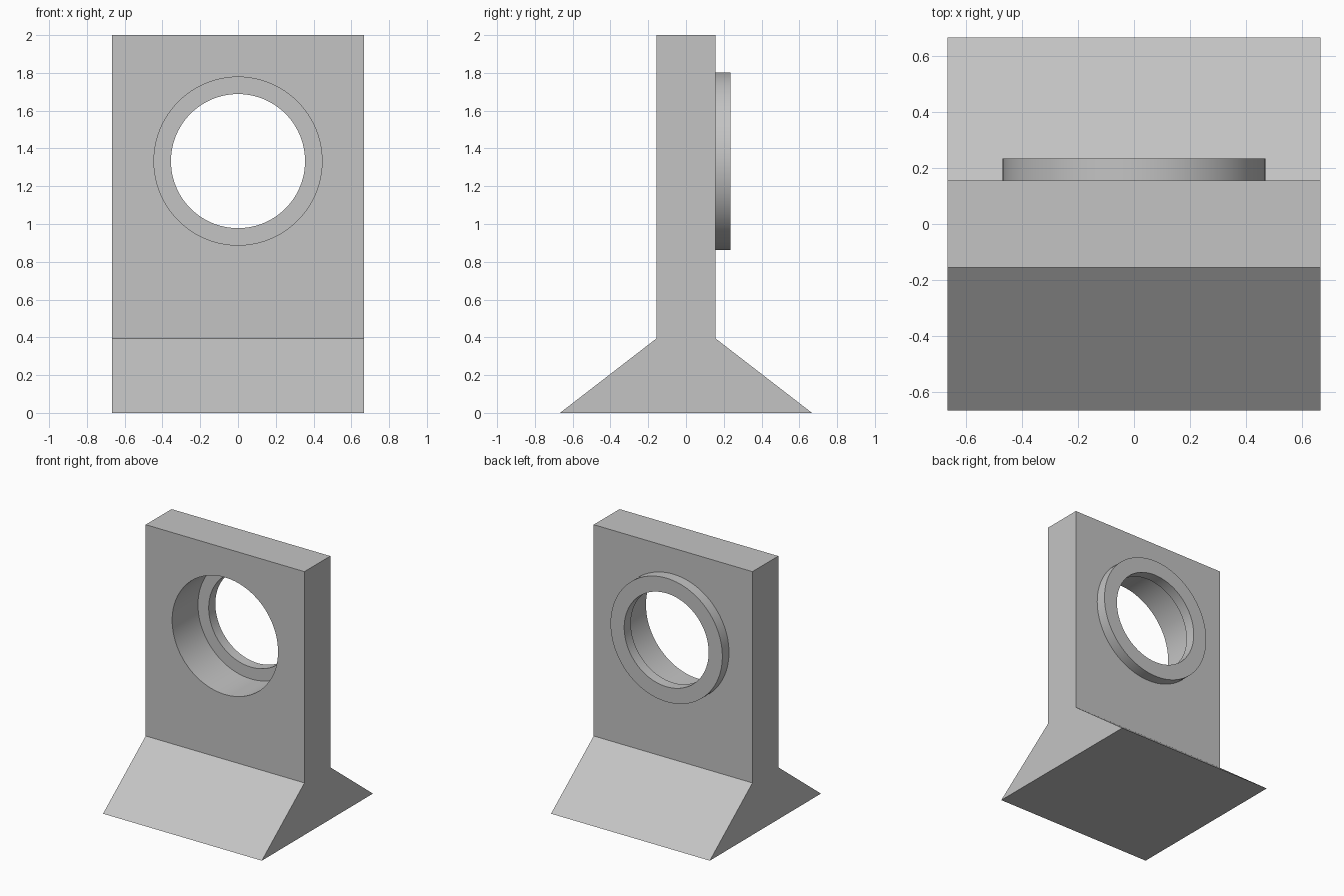
import bpy
import bmesh
import math
from mathutils import Matrix, Vector

if "Cube" in bpy.data.objects:
    bpy.data.objects.remove(bpy.data.objects["Cube"], do_unlink=True)

HALF_W, HALF_T, HEIGHT = 0.667, 0.155, 2.0
FOOT_Y, FOOT_Z = 0.667, 0.395
HOLE_Z, BORE_R = 1.333, 0.445
RING_IN, RING_OUT, RING_BACK = 0.355, 0.47, 0.235
SEGMENTS = 96

grey = bpy.data.materials.new("plain_grey")
grey.use_nodes = True
colour = (0.55, 0.55, 0.55, 1.0)
grey.diffuse_color = colour
grey.node_tree.nodes["Principled BSDF"].inputs["Base Color"].default_value = colour


def make_object(name, bm):
    bmesh.ops.recalc_face_normals(bm, faces=bm.faces[:])
    mesh = bpy.data.meshes.new(name)
    bm.to_mesh(mesh)
    bm.free()
    mesh.materials.append(grey)
    obj = bpy.data.objects.new(name, mesh)
    bpy.context.collection.objects.link(obj)
    return obj


def activate(obj):
    bpy.ops.object.select_all(action='DESELECT')
    obj.select_set(True)
    bpy.context.view_layer.objects.active = obj


# Upright plate with sloping feet: mirrored side profile extruded along x
half = [(FOOT_Y, 0), (HALF_T, FOOT_Z), (HALF_T, HEIGHT)]
profile = half + [(-y, z) for y, z in reversed(half)]
bm = bmesh.new()
face = bm.faces.new([bm.verts.new((-HALF_W, y, z)) for y, z in profile])
ext = bmesh.ops.extrude_face_region(bm, geom=[face])
moved = [g for g in ext["geom"] if isinstance(g, bmesh.types.BMVert)]
bmesh.ops.translate(bm, verts=moved, vec=(2 * HALF_W, 0, 0))
stand = make_object("stand_plate", bm)

# Round bore through the plate
bm = bmesh.new()
bmesh.ops.create_cone(bm, cap_ends=True, segments=SEGMENTS, radius1=BORE_R,
                      radius2=BORE_R, depth=1.0,
                      matrix=Matrix.Translation((0, 0, HOLE_Z)) @ Matrix.Rotation(math.pi / 2, 4, 'X'))
cutter = make_object("bore_cutter", bm)
cutter.hide_render = True
cut = stand.modifiers.new("bore", 'BOOLEAN')
cut.operation, cut.solver, cut.object = 'DIFFERENCE', 'EXACT', cutter
activate(stand)
bpy.ops.object.modifier_apply(modifier=cut.name)
bpy.data.objects.remove(cutter, do_unlink=True)

# Retaining ring on the back: rectangular section spun around the bore axis
bm = bmesh.new()
section = [(RING_IN, HALF_T), (RING_OUT, HALF_T), (RING_OUT, RING_BACK), (RING_IN, RING_BACK)]
verts = [bm.verts.new((r, y, HOLE_Z)) for r, y in section]
edges = [bm.edges.new((verts[i], verts[i - 1])) for i in range(len(verts))]
bmesh.ops.spin(bm, geom=verts + edges, cent=Vector((0, 0, HOLE_Z)), axis=(0, 1, 0),
               angle=2 * math.pi, steps=SEGMENTS, use_merge=True)
bmesh.ops.remove_doubles(bm, verts=bm.verts[:], dist=0.0001)
ring = make_object("retaining_ring", bm)

for obj in (stand, ring):
    activate(obj)
    bpy.ops.object.shade_smooth_by_angle(angle=math.radians(30))
